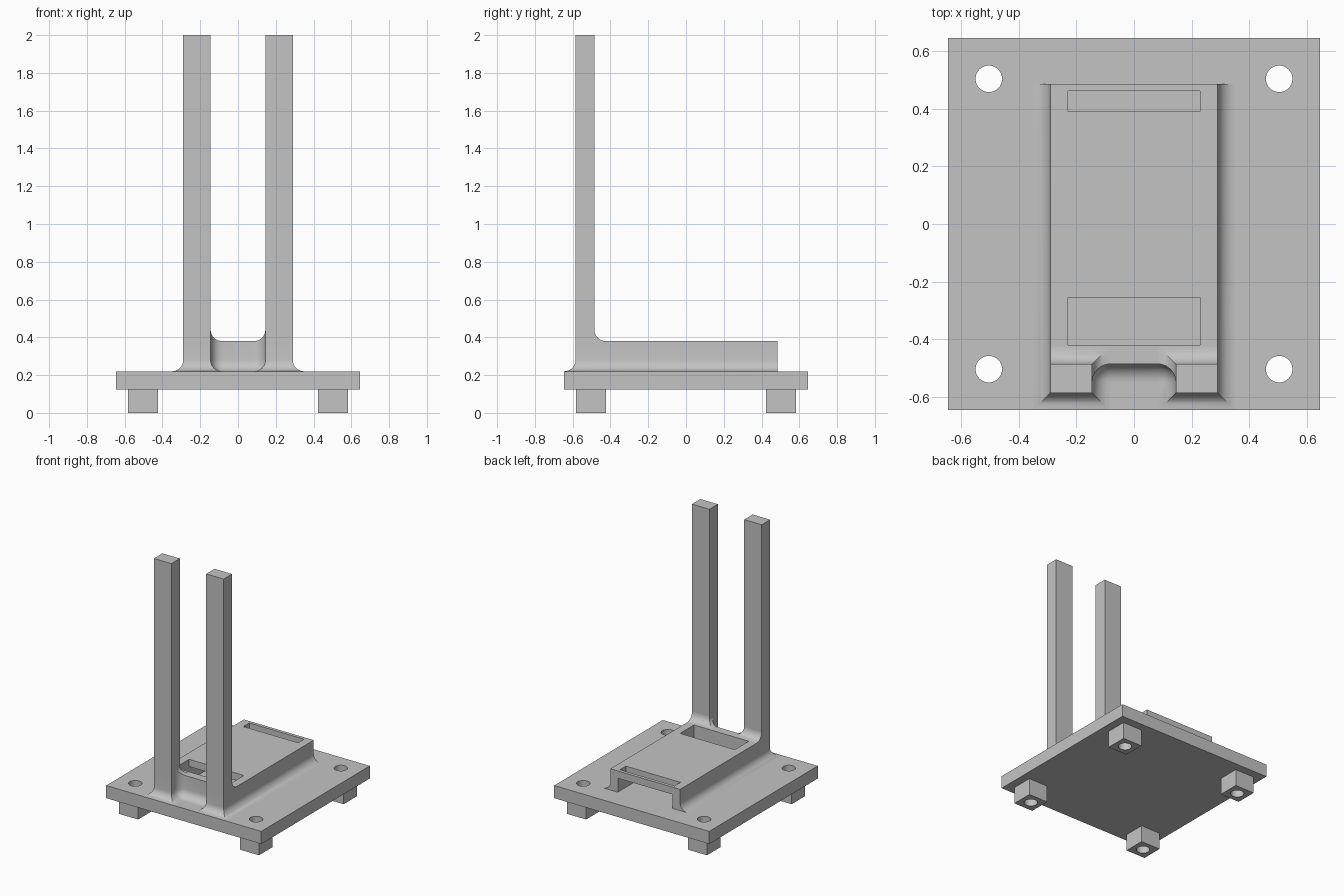
import bpy, bmesh, math
from mathutils import Vector

cube = bpy.data.objects.get("Cube")
if cube:
    bpy.data.objects.remove(cube, do_unlink=True)

# Single plain material
grey = bpy.data.materials.new("plain grey")
grey.use_nodes = True
COLOR = (0.55, 0.55, 0.55, 1)
grey.diffuse_color = COLOR
grey.node_tree.nodes["Principled BSDF"].inputs["Base Color"].default_value = COLOR

PLATE_LOW, PLATE_TOP, DECK = 0.125, 0.22, 0.38
HALF, FRONT, NOTCH, BACK = 0.29, -0.585, -0.485, 0.485
INNER = 0.145          # inner side of each post
R = 0.06               # fillet radius
STEPS = 8


def loft(name, rings):
    """Closed solid through rings of equal point count, bottom to top."""
    bm = bmesh.new()
    loops = [[bm.verts.new(p) for p in ring] for ring in rings]
    n = len(loops[0])
    for a, b in zip(loops, loops[1:]):
        for i in range(n):
            j = (i + 1) % n
            bm.faces.new((a[i], a[j], b[j], b[i]))
    bm.faces.new(loops[0][::-1])
    bm.faces.new(loops[-1])
    bmesh.ops.recalc_face_normals(bm, faces=bm.faces)
    mesh = bpy.data.meshes.new(name)
    bm.to_mesh(mesh)
    bm.free()
    mesh.materials.append(grey)
    obj = bpy.data.objects.new(name, mesh)
    bpy.context.collection.objects.link(obj)
    return obj


def rect(x0, x1, y0, y1, z):
    return [(x0, y0, z), (x1, y0, z), (x1, y1, z), (x0, y1, z)]


def box(name, x0, x1, y0, y1, z0, z1):
    return loft(name, [rect(x0, x1, y0, y1, z) for z in (z0, z1)])


def cylinder(name, x, y, r, z0, z1, sides=32):
    turns = [2 * math.pi * i / sides for i in range(sides)]
    return loft(name, [[(x + r * math.cos(t), y + r * math.sin(t), z)
                        for t in turns] for z in (z0, z1)])


def combine(obj, cutter, operation="DIFFERENCE"):
    cutter.hide_render = True
    cutter.hide_set(True)
    cutter.display_type = "WIRE"
    mod = obj.modifiers.new(operation.lower(), "BOOLEAN")
    mod.operation, mod.solver, mod.object = operation, "EXACT", cutter
    bpy.context.view_layer.objects.active = obj
    bpy.ops.object.modifier_apply(modifier=mod.name)
    bpy.data.objects.remove(cutter, do_unlink=True)


def smooth(obj):
    bpy.ops.object.select_all(action="DESELECT")
    obj.select_set(True)
    bpy.context.view_layer.objects.active = obj
    bpy.ops.object.shade_smooth_by_angle(angle=math.radians(30))


def fillet_profile():
    """Outward offset and height above the foot of a concave fillet."""
    for i in range(STEPS + 1):
        t = math.pi / 2 * i / STEPS
        yield R * (1 - math.sin(t)), R * (1 - math.cos(t))


def body_outline():
    """Counter-clockwise footprint with a round-cornered front notch."""
    r = R + 0.003
    arc = [(INNER - r + r * math.cos(t), NOTCH - r + r * math.sin(t))
           for t in (math.pi / 2 * i / STEPS for i in range(STEPS + 1))]
    right = [(INNER, FRONT)] + arc
    left = [(-x, y) for x, y in right]
    return ([(-HALF, FRONT)] + left + right[::-1]
            + [(HALF, FRONT), (HALF, BACK), (-HALF, BACK)])


def grow(points, d):
    """Mitred outward offset, kept flush at the back."""
    pts = [Vector(p) for p in points]
    out = []
    for i, p in enumerate(pts):
        a = (p - pts[i - 1]).normalized()
        b = (pts[(i + 1) % len(pts)] - p).normalized()
        m, n = Vector((a.y, -a.x)), Vector((b.y, -b.x))
        q = p + (m + n) * d / (1 + m.dot(n))
        out.append((q.x, min(q.y, BACK)))
    return out


# Base plate and feet with through holes
plate = box("base_plate", -0.645, 0.645, -0.645, 0.645, PLATE_LOW, PLATE_TOP)
HOLE, FOOT = 0.503, 0.08
for sx, side in ((-1, "right"), (1, "left")):
    for sy, end in ((-1, "front"), (1, "back")):
        x, y = sx * HOLE, sy * HOLE
        foot = box(f"{end}_{side}_foot", x - FOOT, x + FOOT,
                   y - FOOT, y + FOOT, 0, PLATE_LOW)
        for part in (plate, foot):
            combine(part, cylinder("hole_cutter", x, y, 0.046, -0.1, 0.4))
        smooth(foot)
smooth(plate)

# Raised body with a flared foot
outline = body_outline()
rings = [[(x, y, PLATE_TOP + h) for x, y in grow(outline, d)]
         for d, h in fillet_profile()]
rings.append([(x, y, DECK) for x, y in outline])
body = loft("raised_body", rings)

# Hollow open at the back, and two slots through the deck
SLOT = 0.228
combine(body, box("hollow_cutter", -SLOT, SLOT, -0.42, 0.7, 0.1, 0.325))
for y0, y1 in ((-0.42, -0.255), (0.39, 0.46)):
    combine(body, box("slot_cutter", -SLOT, SLOT, y0, y1, 0.3, 0.5))
smooth(body)

# Upright posts with flared roots that blend into the deck
for s, side in ((-1, "right"), (1, "left")):
    def post_rect(d, z):
        x0, x1 = sorted((s * (INNER - d), s * HALF))
        return rect(x0, x1, FRONT, NOTCH + d, z)

    root = loft(f"{side}_post_root",
                [post_rect(d, DECK + h) for d, h in fillet_profile()])
    clip = loft("clip", [[(x, y, z) for x, y in outline] for z in (0.3, 0.6)])
    combine(root, clip, "INTERSECT")
    smooth(root)
    loft(f"{side}_post", [post_rect(0, z) for z in (DECK + R, 2.0)])
